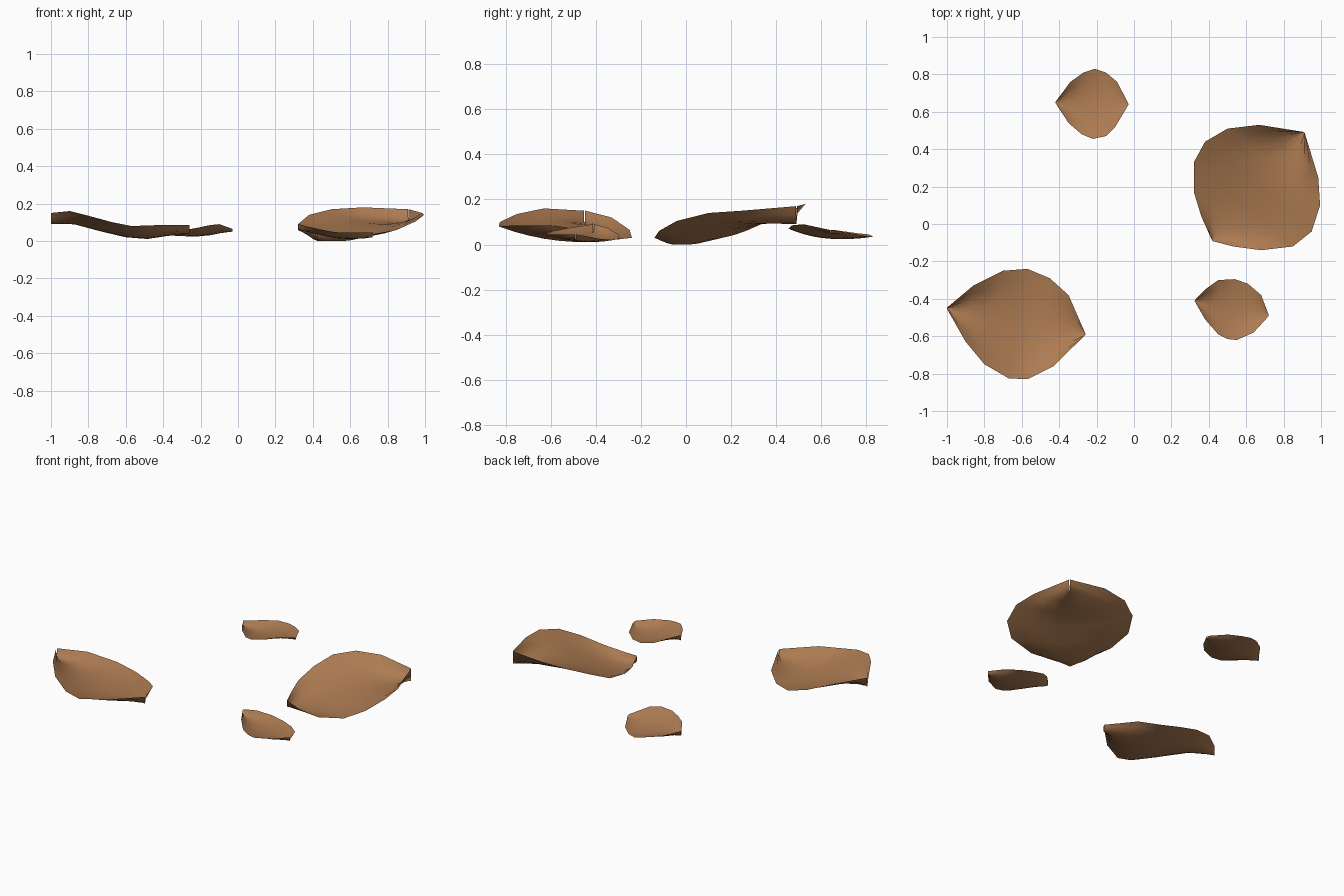
import bpy
import bmesh
from mathutils import Vector

if "Cube" in bpy.data.objects:
    bpy.data.objects.remove(bpy.data.objects["Cube"])

brown = bpy.data.materials.new("dry_leaf_brown")
brown.use_nodes = True
colour = (0.42, 0.2, 0.085, 1)
brown.diffuse_color = colour
bsdf = brown.node_tree.nodes["Principled BSDF"]
bsdf.inputs["Base Color"].default_value = colour
bsdf.inputs["Roughness"].default_value = 0.9

ACROSS = 8


def leaf(name, stem, tip, left, right, dips):
    """Cupped sheet lofted between two rims running from stem to tip.
    dips: depth of the central fold at stem, middle and tip."""
    stem, tip = Vector(stem), Vector(tip)
    side = (tip - stem).cross(Vector((0, 0, 1))).normalized() * 0.003
    rim_l = [stem - side, *map(Vector, left), tip - side]
    rim_r = [stem + side, *map(Vector, right), tip + side]
    bm = bmesh.new()
    rows = []
    last = len(rim_l) - 1
    for i, (a, b) in enumerate(zip(rim_l, rim_r)):
        t = i / last
        dip = (dips[0] * (1 - t) * (1 - 2 * t) + dips[1] * 4 * t * (1 - t)
               + dips[2] * t * (2 * t - 1))
        row = []
        for j in range(ACROSS + 1):
            s = j / ACROSS
            p = a.lerp(b, s)
            p.z = max(p.z - dip * 4 * s * (1 - s), 0)
            row.append(bm.verts.new(p))
        rows.append(row)
    for r0, r1 in zip(rows, rows[1:]):
        for j in range(ACROSS):
            bm.faces.new((r0[j], r0[j + 1], r1[j + 1], r1[j]))
    mesh = bpy.data.meshes.new(name)
    bm.to_mesh(mesh)
    bm.free()
    mesh.materials.append(brown)
    for face in mesh.polygons:
        face.use_smooth = True
    obj = bpy.data.objects.new(name, mesh)
    bpy.context.collection.objects.link(obj)


# Large leaf, front right
leaf("large_front_leaf", (-1, -.45, .15), (-.26, -.59, .085),
     [(-.86, -.33, .12), (-.70, -.25, .065), (-.57, -.24, .03),
      (-.45, -.29, .025), (-.35, -.38, .05)],
     [(-.90, -.63, .16), (-.80, -.75, .135), (-.67, -.825, .10),
      (-.57, -.83, .08), (-.43, -.76, .085)],
     (.06, .037, .045))

# Large leaf, back left
leaf("large_back_leaf", (.42, -.09, .05), (.91, .49, .17),
     [(.36, .04, .045), (.32, .17, .06), (.32, .33, .09),
      (.38, .44, .14), (.50, .51, .17), (.67, .53, .18)],
     [(.53, -.12, .035), (.68, -.14, .03), (.85, -.12, .06),
      (.95, -.04, .105), (.995, .10, .14), (.985, .25, .15)],
     (.04, .055, .08))

# Small leaf, back right
leaf("small_back_leaf", (-.42, .65, .065), (-.03, .64, .065),
     [(-.34, .76, .05), (-.27, .81, .045), (-.21, .83, .035),
      (-.15, .81, .035), (-.09, .76, .045)],
     [(-.35, .54, .065), (-.28, .48, .06), (-.22, .455, .07),
      (-.15, .47, .085), (-.10, .52, .09)],
     (.03, .025, .015))

# Small leaf, front left
leaf("small_front_leaf", (.325, -.41, .09), (.72, -.49, .045),
     [(.38, -.35, .075), (.45, -.30, .045), (.54, -.295, .025),
      (.61, -.32, .02), (.68, -.38, .025)],
     [(.38, -.51, .075), (.45, -.59, .06), (.50, -.615, .05),
      (.55, -.62, .045), (.64, -.58, .045)],
     (.035, .02, .025))
